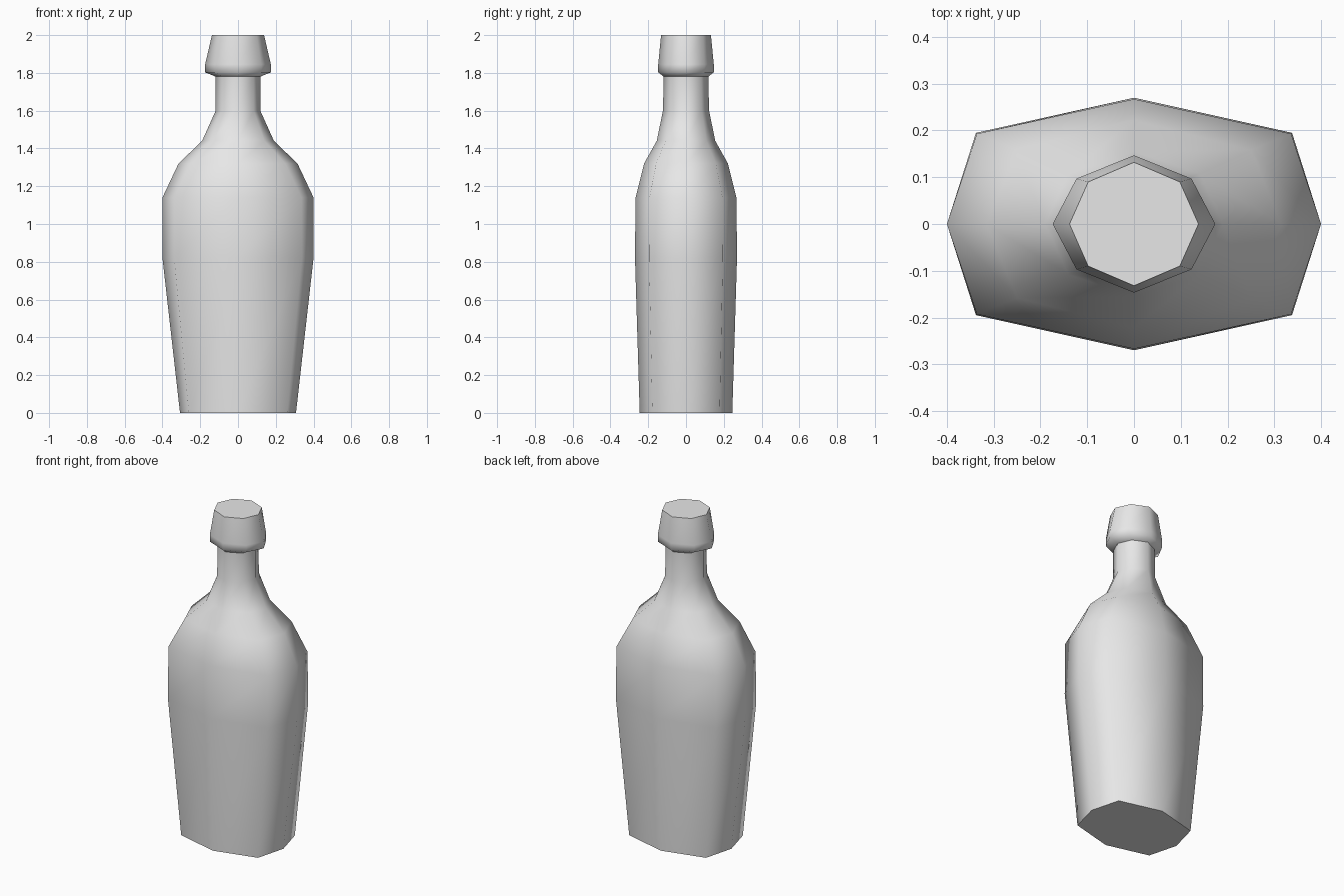
import bpy
import bmesh
import math

cube = bpy.data.objects.get("Cube")
if cube:
    bpy.data.objects.remove(cube, do_unlink=True)

grey = bpy.data.materials.new("light grey")
grey.use_nodes = True
colour = (0.8, 0.8, 0.8, 1)
grey.diffuse_color = colour
grey.node_tree.nodes["Principled BSDF"].inputs["Base Color"].default_value = colour


def loft(name, rings, cap_bottom=False, cap_top=False):
    """Skin eight-sided rings given as (z, half width, half depth, corner x, corner y)."""
    bm = bmesh.new()
    loops = []
    for z, rx, ry, cx, cy in rings:
        outline = [(rx, 0), (cx, cy), (0, ry), (-cx, cy),
                   (-rx, 0), (-cx, -cy), (0, -ry), (cx, -cy)]
        loops.append([bm.verts.new((x, y, z)) for x, y in outline])
    for low, high in zip(loops, loops[1:]):
        for i in range(len(low)):
            j = (i + 1) % len(low)
            bm.faces.new((low[i], low[j], high[j], high[i]))
    if cap_bottom:
        bm.faces.new(loops[0][::-1])
    if cap_top:
        bm.faces.new(loops[-1])
    mesh = bpy.data.meshes.new(name)
    bm.to_mesh(mesh)
    bm.free()
    mesh.materials.append(grey)
    obj = bpy.data.objects.new(name, mesh)
    bpy.context.collection.objects.link(obj)
    # Smooth sides, sharp rims
    bpy.ops.object.select_all(action="DESELECT")
    obj.select_set(True)
    bpy.context.view_layer.objects.active = obj
    bpy.ops.object.shade_smooth_by_angle(angle=math.radians(65))
    return obj


neck_base = (1.78, 0.118, 0.118, 0.083, 0.08)

# Flattened body, shoulders and neck
loft("bottle_body", [
    (0, 0.307, 0.245, 0.26, 0.178),
    (0.82, 0.4, 0.27, 0.338, 0.195),
    (1.14, 0.4, 0.267, 0.336, 0.193),
    (1.32, 0.315, 0.222, 0.25, 0.158),
    (1.44, 0.19, 0.155, 0.14, 0.108),
    (1.6, 0.118, 0.122, 0.083, 0.083),
    neck_base,
], cap_bottom=True)

# Flared collar and tapered closed mouth
loft("bottle_lip", [
    neck_base,
    (1.803, 0.174, 0.147, 0.123, 0.097),
    (1.845, 0.174, 0.147, 0.123, 0.097),
    (2, 0.138, 0.132, 0.098, 0.09),
], cap_top=True)
